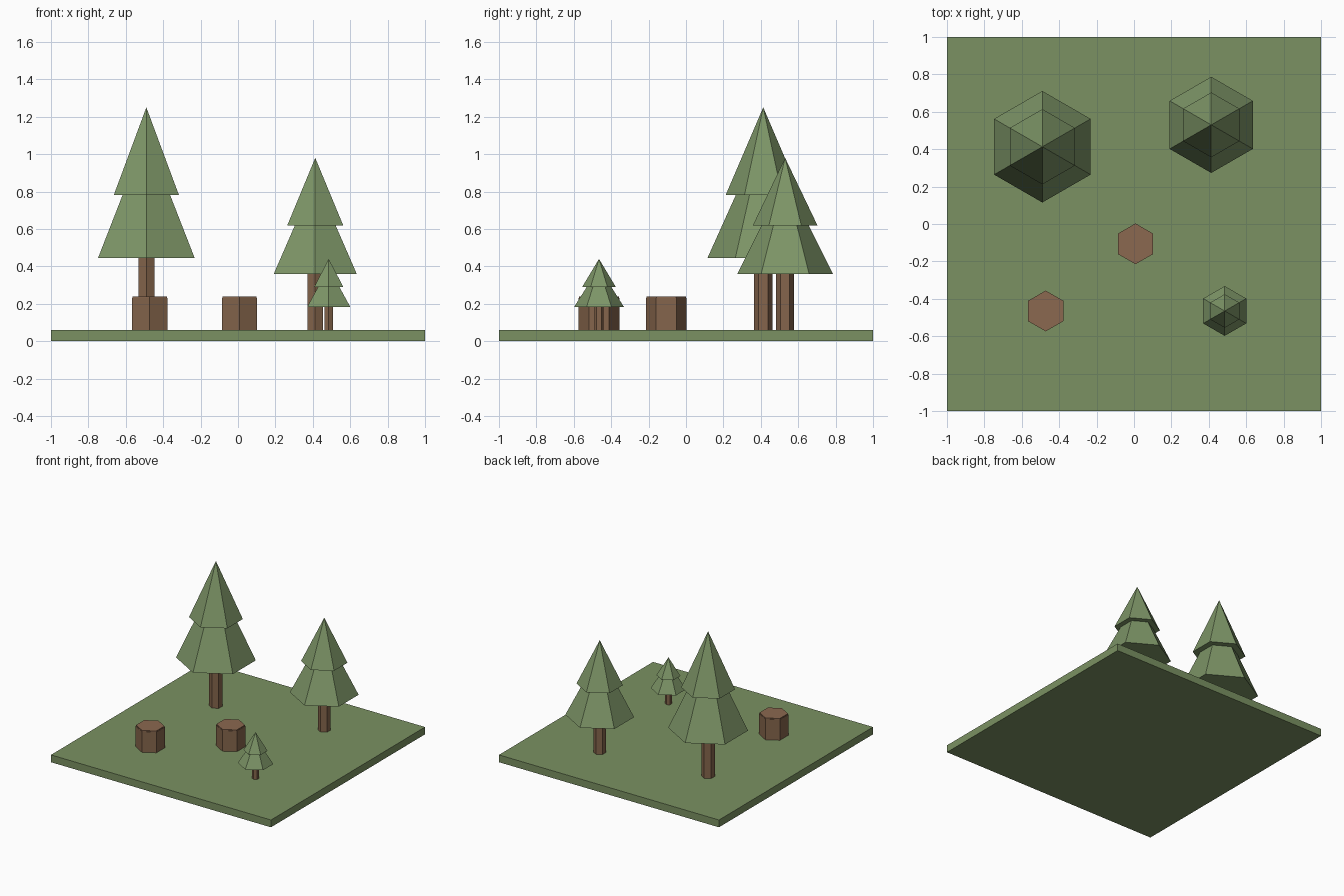
import bpy, bmesh
from math import sin, cos, pi

if "Cube" in bpy.data.objects:
    bpy.data.objects.remove(bpy.data.objects["Cube"])


def material(name, rgb):
    m = bpy.data.materials.new(name)
    m.diffuse_color = (*rgb, 1.0)
    m.use_nodes = True
    m.node_tree.nodes["Principled BSDF"].inputs["Base Color"].default_value = m.diffuse_color
    return m


GRASS = material("grass green", (0.197, 0.285, 0.122))
LEAF = material("foliage green", (0.205, 0.300, 0.135))
BARK = material("bark brown", (0.235, 0.130, 0.072))
CUT = material("cut wood brown", (0.258, 0.140, 0.080))


def finish(bm, name, mat):
    bmesh.ops.recalc_face_normals(bm, faces=bm.faces)
    me = bpy.data.meshes.new(name)
    bm.to_mesh(me)
    bm.free()
    me.materials.append(mat)
    ob = bpy.data.objects.new(name, me)
    bpy.context.collection.objects.link(ob)
    return ob


def hexagon(bm, x, y, z, r):
    """Ring of six vertices with corners pointing along +y and -y."""
    return [bm.verts.new((x + r * sin(i * pi / 3), y + r * cos(i * pi / 3), z))
            for i in range(6)]


def hex_prism(name, x, y, z0, z1, r, mat):
    bm = bmesh.new()
    lo, hi = hexagon(bm, x, y, z0, r), hexagon(bm, x, y, z1, r)
    bm.faces.new(lo)
    bm.faces.new(hi)
    for i in range(6):
        j = (i + 1) % 6
        bm.faces.new((lo[i], lo[j], hi[j], hi[i]))
    return finish(bm, name, mat)


def hex_cone(name, x, y, z0, z1, r, mat):
    bm = bmesh.new()
    lo = hexagon(bm, x, y, z0, r)
    tip = bm.verts.new((x, y, z1))
    bm.faces.new(lo)
    for i in range(6):
        bm.faces.new((lo[i], lo[(i + 1) % 6], tip))
    return finish(bm, name, mat)


GROUND = 0.06

# Ground slab
bm = bmesh.new()
bmesh.ops.create_cube(bm, size=1.0)
for v in bm.verts:
    v.co = (v.co.x * 2, v.co.y * 2, (v.co.z + 0.5) * GROUND)
finish(bm, "ground_slab", GRASS)


# Trees: trunk plus two stacked hexagonal cones
def tree(name, x, y, height, r, trunk_r):
    def level(f):
        return GROUND + f * height
    hex_prism(name + "_trunk", x, y, GROUND, level(0.34), trunk_r, BARK)
    hex_cone(name + "_lower_foliage", x, y, level(0.324), level(0.88), r, LEAF)
    hex_cone(name + "_upper_foliage", x, y, level(0.606), level(1.0), r * 0.675, LEAF)


tree("tall_tree", -0.49, 0.413, 1.19, 0.298, 0.05)
tree("medium_tree", 0.413, 0.53, 0.92, 0.257, 0.048)
tree("small_tree", 0.485, -0.465, 0.38, 0.133, 0.025)

# Stumps: bark body with a thin cut top
for name, x, y in (("middle_stump", 0.008, -0.106), ("front_stump", -0.472, -0.465)):
    hex_prism(name + "_body", x, y, GROUND, 0.23, 0.109, BARK)
    hex_prism(name + "_top", x, y, 0.23, 0.238, 0.106, CUT)
